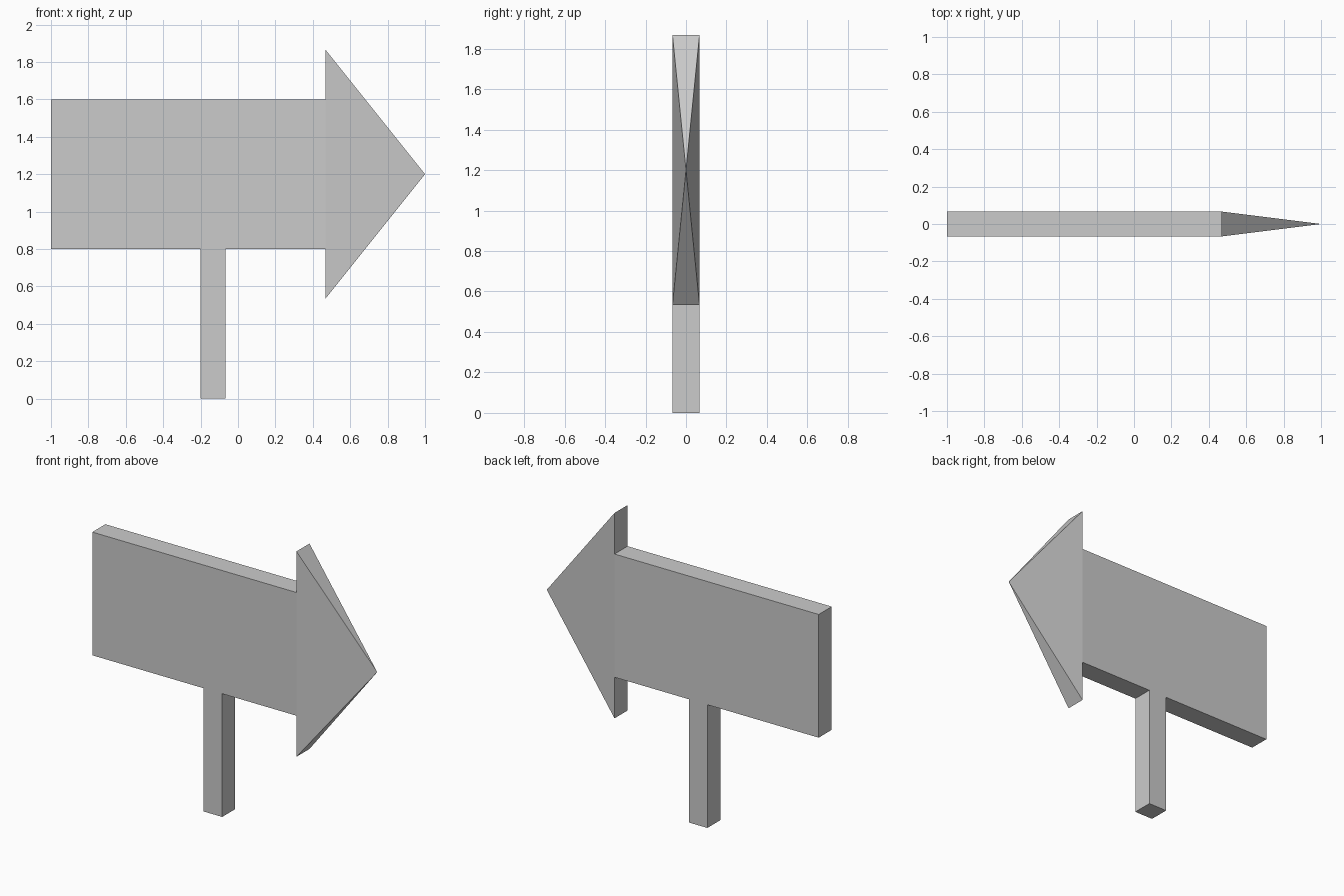
import bpy
import bmesh

if "Cube" in bpy.data.objects:
    bpy.data.objects.remove(bpy.data.objects["Cube"])

T = 0.0667  # half thickness shared by every part


def box(name, x0, x1, z0, z1, pointed=False):
    """Box of the shared thickness; pointed collapses its +x end to a tip."""
    bm = bmesh.new()
    bmesh.ops.create_cube(bm, size=2)
    for v in bm.verts:
        v.co.x = x1 if v.co.x > 0 else x0
        v.co.y *= T
        v.co.z = z1 if v.co.z > 0 else z0
    if pointed:
        tip = [v for v in bm.verts if v.co.x == max(w.co.x for w in bm.verts)]
        bmesh.ops.pointmerge(bm, verts=tip, merge_co=(x1, 0, (z0 + z1) / 2))
    bmesh.ops.recalc_face_normals(bm, faces=bm.faces)
    mesh = bpy.data.meshes.new(name)
    bm.to_mesh(mesh)
    bm.free()
    obj = bpy.data.objects.new(name, mesh)
    bpy.context.collection.objects.link(obj)
    return obj


# Square post under the board
box("post", -0.2, -0.0667, 0, 0.8)
# Rectangular sign board
box("board", -1, 0.4667, 0.8, 1.6)
# Pyramid arrow head tapering to a point
box("arrow_head", 0.4667, 1, 0.5333, 1.8667, pointed=True)
